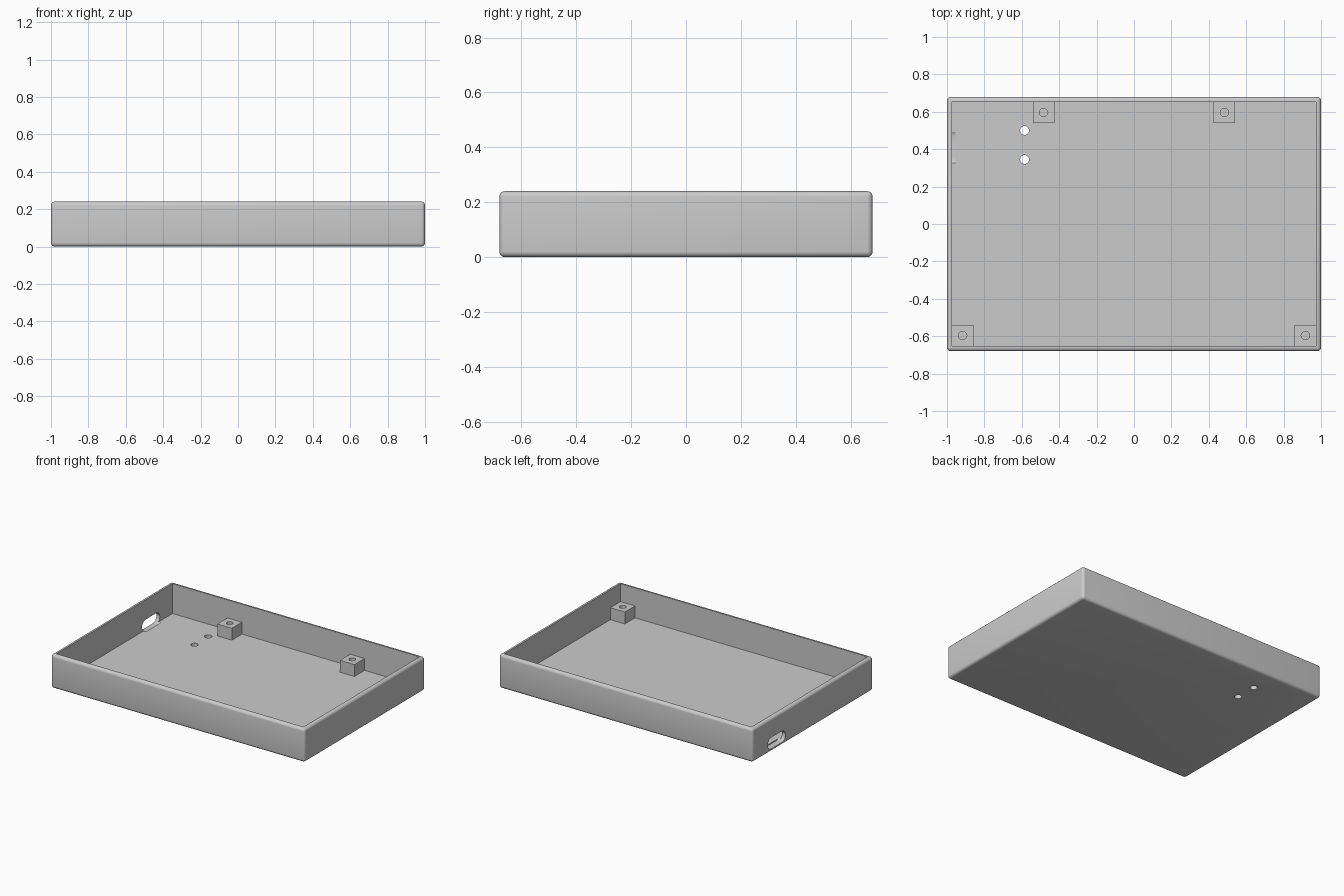
import bpy, math

if "Cube" in bpy.data.objects:
    bpy.data.objects.remove(bpy.data.objects["Cube"])

W, D, H = 2.0, 1.36, 0.24      # outer size
T = 0.027                      # wall and floor thickness
BOSS, BOSS_TOP = 0.114, 0.112  # screw boss width and top height

grey = bpy.data.materials.new("plain grey")
grey.diffuse_color = (0.6, 0.6, 0.6, 1)
grey.use_nodes = True
grey.node_tree.nodes["Principled BSDF"].inputs["Base Color"].default_value = grey.diffuse_color


def box(name, x0, x1, y0, y1, z0, z1):
    bpy.ops.mesh.primitive_cube_add(
        size=1, location=((x0 + x1) / 2, (y0 + y1) / 2, (z0 + z1) / 2))
    ob = bpy.context.object
    ob.name = name
    ob.scale = (x1 - x0, y1 - y0, z1 - z0)
    bpy.ops.object.transform_apply(location=True, rotation=True, scale=True)
    return ob


def rod(name, loc, r, depth, rot=(0, 0, 0)):
    bpy.ops.mesh.primitive_cylinder_add(
        vertices=32, radius=r, depth=depth, location=loc, rotation=rot)
    ob = bpy.context.object
    ob.name = name
    return ob


def apply_modifier(ob, mod):
    bpy.context.view_layer.objects.active = ob
    bpy.ops.object.modifier_apply(modifier=mod.name)


def cut(ob, cutter):
    mod = ob.modifiers.new("cut", 'BOOLEAN')
    mod.operation = 'DIFFERENCE'
    mod.solver = 'EXACT'
    mod.object = cutter
    apply_modifier(ob, mod)
    bpy.data.objects.remove(cutter, do_unlink=True)


def finish(ob):
    ob.data.materials.clear()
    ob.data.materials.append(grey)
    bpy.ops.object.select_all(action='DESELECT')
    ob.select_set(True)
    bpy.context.view_layer.objects.active = ob
    bpy.ops.object.shade_smooth_by_angle(angle=math.radians(30))


# Open tray with rounded outer edges and a crisp cavity
tray = box("tray", -W / 2, W / 2, -D / 2, D / 2, 0, H)
bevel = tray.modifiers.new("round", 'BEVEL')
bevel.width = 0.02
bevel.segments = 5
apply_modifier(tray, bevel)
cut(tray, box("cavity", -W / 2 + T, W / 2 - T, -D / 2 + T, D / 2 - T, T, H + 0.1))

# Two small holes through the floor
for y in (0.5, 0.345):
    cut(tray, rod("floor_hole", (-0.585, y, 0), 0.024, 0.2))

# Rounded slot through the left wall, made from a bar with two round ends
SY0, SY1, SZ, SR = 0.35, 0.47, 0.06, 0.04
cut(tray, box("slot_middle", -1.1, -0.955, SY0, SY1, SZ - SR, SZ + SR))
for y in (SY0, SY1):
    cut(tray, rod("slot_end", (-1.0275, y, SZ), SR, 0.145, (0, math.pi / 2, 0)))
finish(tray)

# Four screw bosses against the front and back walls, each with a blind hole
inner_x, inner_y = W / 2 - T, D / 2 - T
for row, x, side in (("front", inner_x - BOSS / 2, -1), ("back", 0.483, 1)):
    for end, s in (("left", -1), ("right", 1)):
        cx, cy = s * x, side * (inner_y - BOSS / 2)
        boss = box(f"{row}_{end}_boss", cx - BOSS / 2, cx + BOSS / 2,
                   cy - BOSS / 2, cy + BOSS / 2, T - 0.005, BOSS_TOP)
        cut(boss, rod("screw_hole", (cx, cy, BOSS_TOP), 0.022, 0.14))
        finish(boss)
